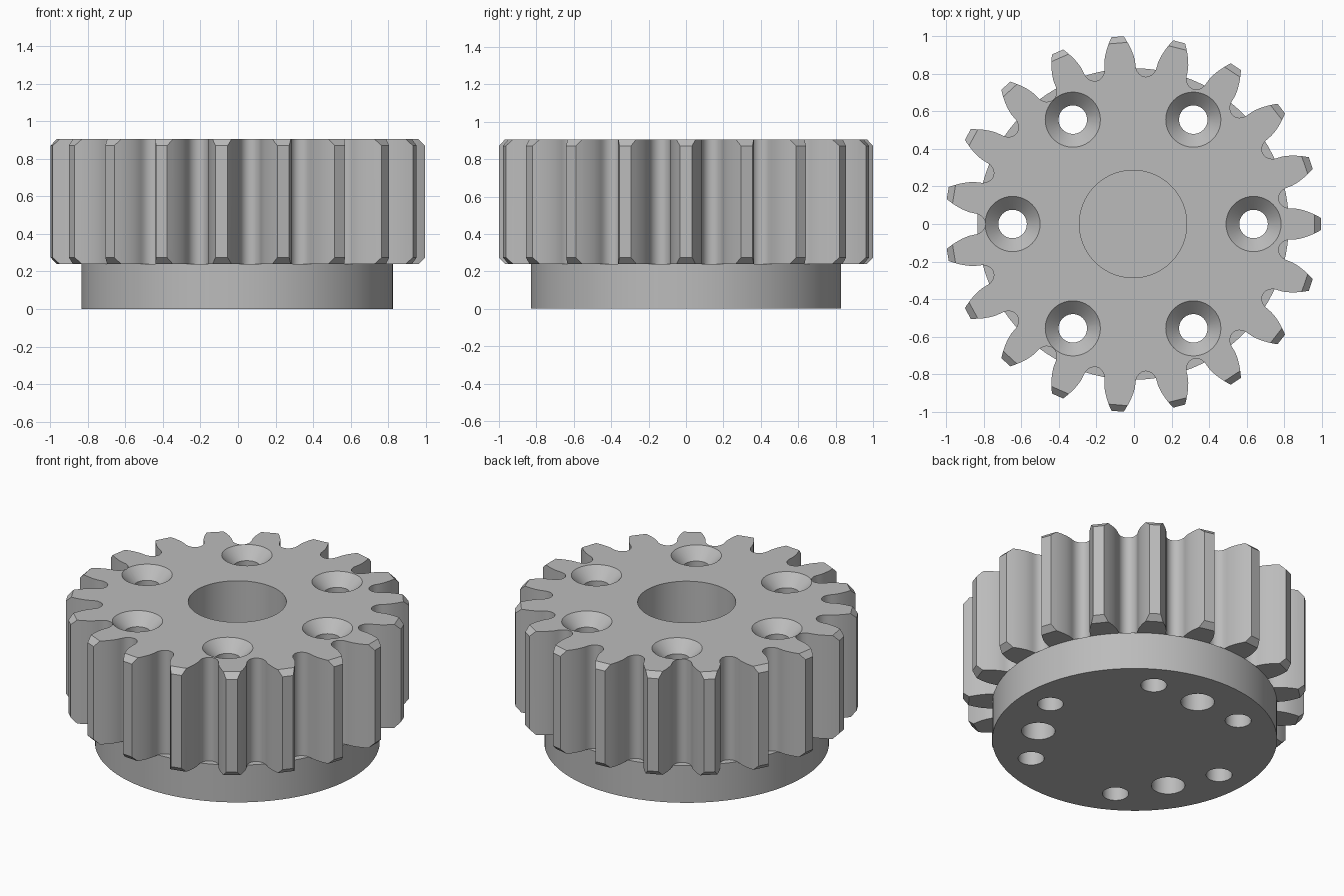
import bpy, bmesh
from math import pi, tau, sin, cos, tan, acos, radians

if "Cube" in bpy.data.objects:
    bpy.data.objects.remove(bpy.data.objects["Cube"], do_unlink=True)

CX = -0.005                     # gear axis
TEETH, TIP = 19, 1.001
MODULE = 2 * TIP / (TEETH + 2)
PITCH_R = MODULE * TEETH / 2
ROOT_R = PITCH_R - 1.25 * MODULE
BASE_R = PITCH_R * cos(radians(20))
STEP = tau / TEETH
BOTTOM, TOP, CHAMFER = 0.24, 0.905, 0.034

steel = bpy.data.materials.new("plain_grey")
steel.use_nodes = True
grey = (0.5, 0.5, 0.5, 1)
steel.diffuse_color = grey
steel.node_tree.nodes["Principled BSDF"].inputs["Base Color"].default_value = grey


def loft(name, rings):
    """Closed solid skinned through rings of points with equal counts."""
    bm = bmesh.new()
    loops = [[bm.verts.new(p) for p in ring] for ring in rings]
    n = len(loops[0])
    for low, high in zip(loops, loops[1:]):
        for i in range(n):
            j = (i + 1) % n
            bm.faces.new((low[i], low[j], high[j], high[i]))
    bm.faces.new(loops[0])
    bm.faces.new(loops[-1])
    bmesh.ops.recalc_face_normals(bm, faces=bm.faces)
    mesh = bpy.data.meshes.new(name)
    bm.to_mesh(mesh)
    bm.free()
    mesh.materials.append(steel)
    obj = bpy.data.objects.new(name, mesh)
    bpy.context.collection.objects.link(obj)
    return obj


def turned(name, profile, sides, x=0, y=0, turn=0):
    """Lathed solid from (radius, height) pairs."""
    return loft(name, [[(CX + x + r * cos(turn + tau * i / sides),
                         y + r * sin(turn + tau * i / sides), z)
                        for i in range(sides)] for r, z in profile])


def apply_boolean(obj, tool, operation):
    mod = obj.modifiers.new("cut", 'BOOLEAN')
    mod.operation = operation
    mod.solver = 'EXACT'
    mod.object = tool
    bpy.context.view_layer.objects.active = obj
    bpy.ops.object.modifier_apply(modifier=mod.name)


def involute(a):
    return tan(a) - a


def half_angle(r):
    """Half the angular width of a tooth at radius r."""
    return pi / (2 * TEETH) + involute(radians(20)) - involute(acos(min(1, BASE_R / r)))


# Tooth outline: involute flanks joined by rounded roots
outline = []
radii = [BASE_R + (TIP + 0.03 - BASE_R) * i / 8 for i in range(9)]
gap = STEP / 2 - half_angle(BASE_R)
for k in range(TEETH):
    a = k * STEP
    polar = [(r, a - half_angle(r)) for r in radii]
    polar += [(r, a + half_angle(r)) for r in reversed(radii)]
    for j in range(1, 10):
        t = pi * j / 10
        polar.append((BASE_R - (BASE_R - ROOT_R) * sin(t), a + STEP / 2 - gap * cos(t)))
    outline += [(CX + r * cos(t), r * sin(t)) for r, t in polar]
gear = loft("toothed_gear", [[(x, y, z) for x, y in outline] for z in (0.1, 1.0)])

# Flat tooth tips with chamfered ends
flat = 1 / cos(STEP / 2)
blank = turned("gear_blank", [((TIP - CHAMFER) * flat, BOTTOM), (TIP * flat, BOTTOM + CHAMFER),
                              (TIP * flat, TOP - CHAMFER), ((TIP - CHAMFER) * flat, TOP)],
               TEETH, turn=STEP / 2)
apply_boolean(gear, blank, 'INTERSECT')

# Round hub below the teeth
hub = turned("hub_flange", [(0.83, 0), (0.83, BOTTOM)], 96)

# Centre pocket, countersunk screw holes and blind dowel holes
cutters = [turned("pocket_cutter", [(0.286, 0.2), (0.286, 1.1)], 64)]
for k in range(6):
    a = k * pi / 3
    cutters.append(turned("screw_cutter", [(0.076, -0.1), (0.076, TOP - 0.071),
                                           (0.147, TOP), (0.147, 1.1)],
                          40, 0.642 * cos(a), 0.642 * sin(a)))
for k in range(3):
    a = pi / 2 + k * tau / 3
    cutters.append(turned("dowel_cutter", [(0.098, -0.1), (0.098, 0.2)],
                          40, 0.57 * cos(a), 0.57 * sin(a)))
for part in (gear, hub):
    for cutter in cutters:
        if part is hub or not cutter.name.startswith("dowel"):
            apply_boolean(part, cutter, 'DIFFERENCE')

for helper in cutters + [blank]:
    bpy.data.objects.remove(helper, do_unlink=True)

# Smooth curved walls, sharp machined edges
bpy.ops.object.select_all(action='DESELECT')
for part in (gear, hub):
    part.select_set(True)
    bpy.context.view_layer.objects.active = part
bpy.ops.object.shade_smooth_by_angle(angle=radians(28))
